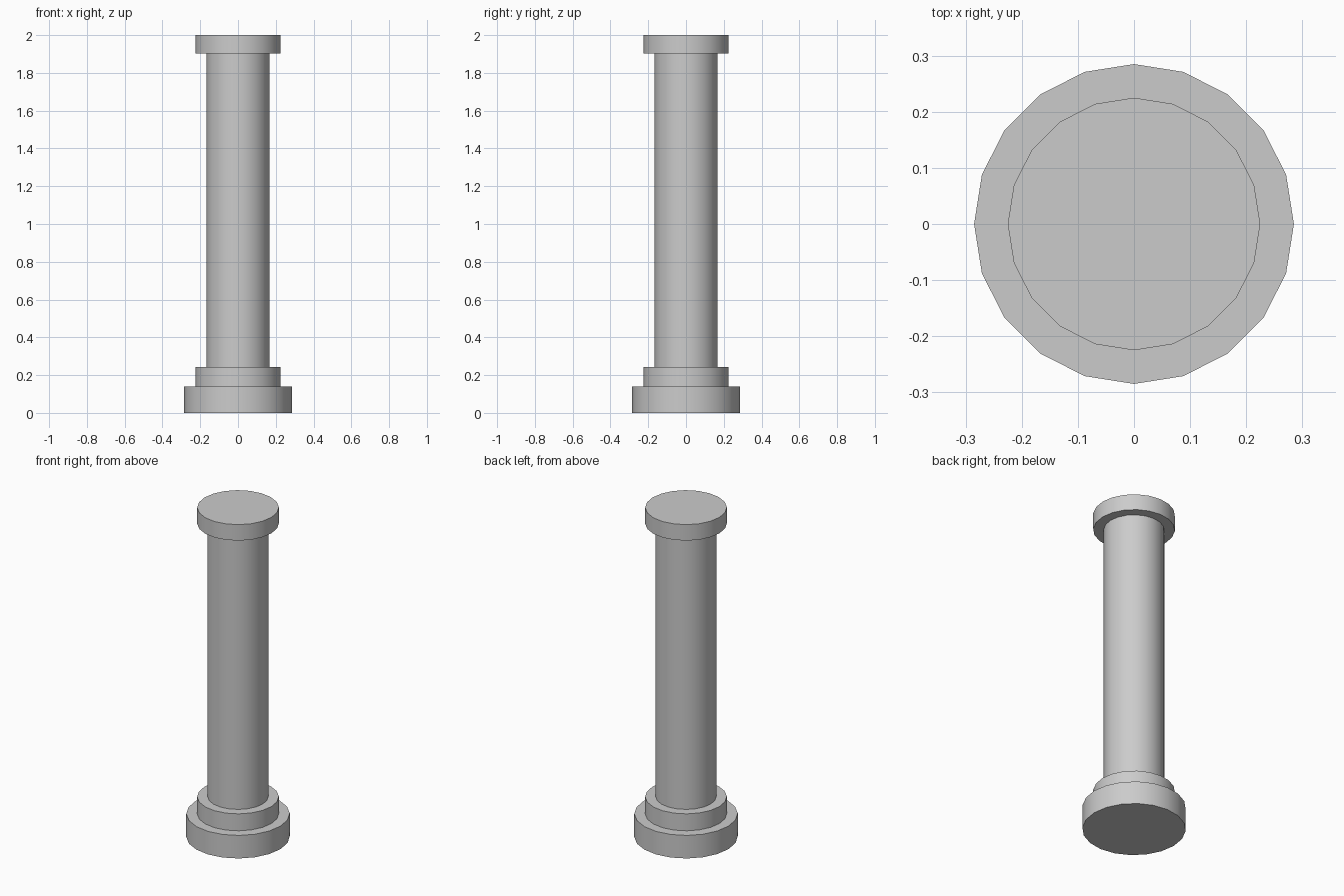
import bpy
import math

if "Cube" in bpy.data.objects:
    bpy.data.objects.remove(bpy.data.objects["Cube"])

SIDES = 20


def drum(name, radius, z0, z1):
    """Round, smooth-sided section of the column between two heights."""
    bpy.ops.mesh.primitive_cylinder_add(
        vertices=SIDES, radius=radius, depth=z1 - z0, location=(0, 0, (z0 + z1) / 2))
    ob = bpy.context.object
    ob.name = name
    bpy.ops.object.shade_smooth_by_angle(angle=math.radians(30))
    return ob


# Stepped base
drum("base_plinth", 0.285, 0.0, 0.14)
drum("base_ring", 0.225, 0.14, 0.243)

# Shaft
drum("shaft", 0.167, 0.243, 1.903)

# Top
drum("capital", 0.225, 1.903, 2.0)
